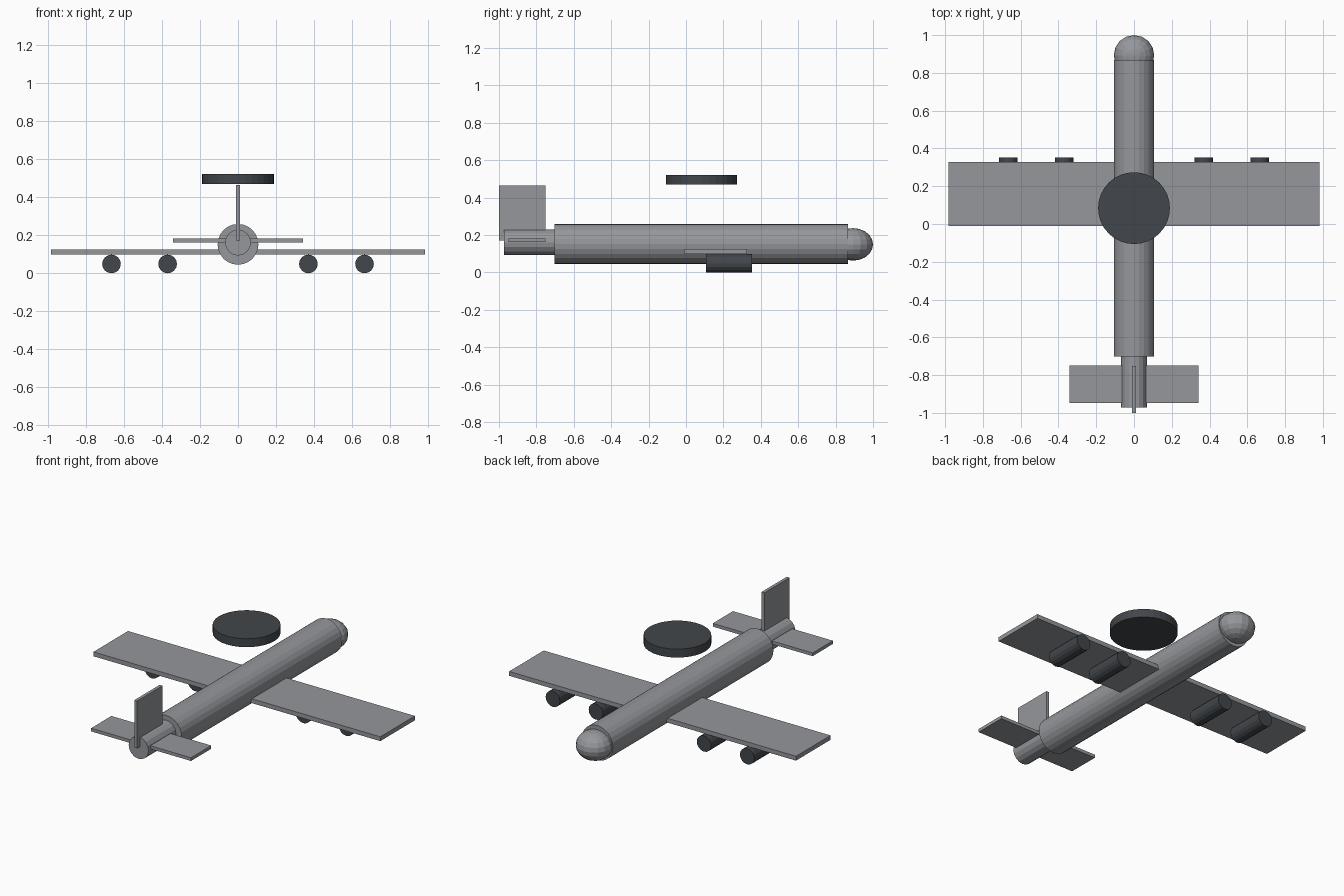
import bpy, math

if "Cube" in bpy.data.objects:
    bpy.data.objects.remove(bpy.data.objects["Cube"])


def material(name, color):
    m = bpy.data.materials.new(name)
    m.diffuse_color = color
    m.use_nodes = True
    m.node_tree.nodes["Principled BSDF"].inputs["Base Color"].default_value = m.diffuse_color
    return m


grey = material("airframe_grey", (0.30, 0.31, 0.33, 1))
dark = material("dark_grey", (0.055, 0.062, 0.07, 1))


def finish(name, mat):
    ob = bpy.context.object
    ob.name = name
    ob.data.materials.append(mat)
    return ob


def box(name, lo, hi, mat=grey):
    centre = [(a + b) / 2 for a, b in zip(lo, hi)]
    bpy.ops.mesh.primitive_cube_add(size=1, location=centre)
    bpy.context.object.scale = [b - a for a, b in zip(lo, hi)]
    return finish(name, mat)


def tube(name, x, z, radius, y0, y1, sides, mat=grey):
    bpy.ops.mesh.primitive_cylinder_add(
        vertices=sides, radius=radius, depth=y1 - y0,
        location=(x, (y0 + y1) / 2, z), rotation=(math.pi / 2, 0, 0))
    return finish(name, mat)


# Fuselage and narrower tail section
tube("fuselage", 0, 0.152, 0.107, -0.702, 0.867, 24)
tube("tail_section", 0, 0.161, 0.068, -0.972, -0.68, 16)

# Rounded, slightly flattened nose
bpy.ops.mesh.primitive_uv_sphere_add(segments=16, ring_count=10, location=(0, 0.893, 0.15))
bpy.context.object.scale = (0.107, 0.107, 0.087)
finish("nose", grey)

# Wing and tail surfaces
box("wing", (-0.982, -0.011, 0.098), (0.982, 0.327, 0.125))
box("tailplane", (-0.342, -0.948, 0.162), (0.342, -0.75, 0.182))
box("tail_fin", (-0.01, -1.0, 0.171), (0.01, -0.752, 0.464))

# Two engines under each wing
for side, label in ((-1, "left"), (1, "right")):
    for x, spot in ((0.37, "inner"), (0.665, "outer")):
        tube(f"engine_{label}_{spot}", side * x, 0.049, 0.049, 0.108, 0.353, 16, dark)

# Radar disc floating above the fuselage
bpy.ops.mesh.primitive_cylinder_add(vertices=32, radius=0.19, depth=0.052,
                                    location=(0, 0.084, 0.495))
finish("radar_disc", dark)
